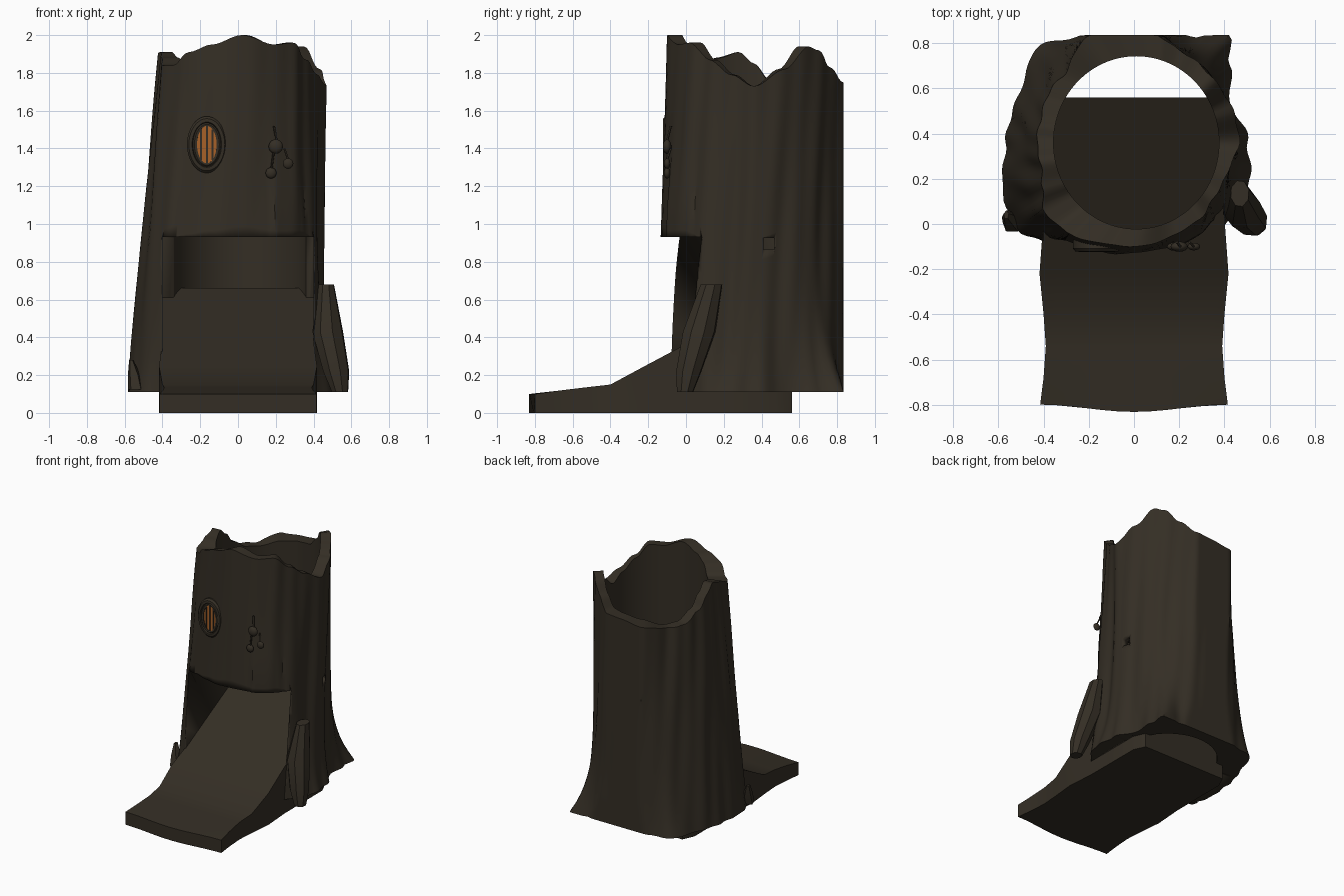
import bpy, bmesh
from math import sin, cos, pi, radians, exp
from mathutils import Vector

if "Cube" in bpy.data.objects:
    bpy.data.objects.remove(bpy.data.objects["Cube"])


def material(name, rgb):
    m = bpy.data.materials.new(name)
    m.use_nodes = True
    m.diffuse_color = (*rgb, 1)
    node = m.node_tree.nodes["Principled BSDF"]
    node.inputs["Base Color"].default_value = (*rgb, 1)
    node.inputs["Roughness"].default_value = 0.9
    return m


BARK = material("dark bark", (0.034, 0.027, 0.018))
ORANGE = material("window glow", (0.39, 0.12, 0.022))


def finish(name, bm, mat=BARK, angle=40):
    bmesh.ops.recalc_face_normals(bm, faces=bm.faces)
    mesh = bpy.data.meshes.new(name)
    bm.to_mesh(mesh)
    bm.free()
    obj = bpy.data.objects.new(name, mesh)
    bpy.context.collection.objects.link(obj)
    mesh.materials.append(mat)
    bpy.ops.object.select_all(action="DESELECT")
    obj.select_set(True)
    bpy.context.view_layer.objects.active = obj
    bpy.ops.object.shade_smooth_by_angle(angle=radians(angle))
    return obj


def bridge(bm, rings, closed=False):
    """Join rings of points into a skin, capped unless closed on itself."""
    loops = [[bm.verts.new(p) for p in ring] for ring in rings]
    n = len(loops[0])
    following = loops[1:] + loops[:1] if closed else loops[1:]
    for a, b in zip(loops, following):
        for i in range(n):
            j = (i + 1) % n
            bm.faces.new((a[i], a[j], b[j], b[i]))
    if not closed:
        bm.faces.new(loops[0])
        bm.faces.new(loops[-1])


def box(name, low, high):
    bm = bmesh.new()
    bmesh.ops.create_cube(bm, size=1)
    for v in bm.verts:
        v.co = [l + (h - l) * (c + 0.5) for l, h, c in zip(low, high, v.co)]
    return finish(name, bm)


def loft(name, stations, sides, angle=25):
    """Tapered limb: stations are (centre, x radius, y radius)."""
    bm = bmesh.new()
    bridge(bm, [[(c[0] + rx * cos(2 * pi * i / sides + 0.3),
                  c[1] + ry * sin(2 * pi * i / sides + 0.3), c[2])
                 for i in range(sides)] for c, rx, ry in stations])
    return finish(name, bm, BARK, angle)


# Trunk: angle, foot radius, stem radius, rim radius, rim height
SHAPE = [
    (0, .52, .45, .49, 1.73), (20, .48, .45, .475, 1.82), (38, .55, .45, .47, 1.94),
    (47, .655, .46, .46, 1.92), (60, .55, .475, .465, 1.83), (75, .5, .49, .49, 1.75),
    (90, .49, .485, .485, 1.74), (110, .515, .51, .5, 1.72), (135, .58, .52, .42, 1.68),
    (150, .545, .52, .415, 1.69), (168, .53, .53, .41, 1.76), (180, .55, .55, .405, 1.85),
    (192, .575, .58, .405, 1.91), (208, .61, .61, .43, 1.88), (218, .64, .62, .48, 1.84),
    (228, .58, .59, .49, 1.84), (240, .53, .54, .48, 1.91), (255, .53, .53, .46, 1.95),
    (275, .51, .51, .46, 2.0), (298, .53, .53, .455, 1.95), (313, .56, .54, .455, 1.96),
    (328, .56, .535, .45, 1.87), (345, .56, .46, .45, 1.79), (360, .52, .45, .49, 1.73),
]
CX, CY, BASE, BACK = -0.02, 0.36, 0.11, 0.835


def sample(deg):
    for a, b in zip(SHAPE, SHAPE[1:]):
        if a[0] <= deg <= b[0]:
            t = (deg - a[0]) / (b[0] - a[0])
            t = t * t * (3 - 2 * t)
            return [p + (q - p) * t for p, q in zip(a[1:], b[1:])]


def outer(deg, t):
    foot, stem_r, rim, top = sample(deg)
    a, z = radians(deg), BASE + (top - BASE) * t
    r = stem_r + (rim - stem_r) * t + (foot - stem_r) * exp(-7 * t)
    rough = 0.3 if 235 < deg < 310 else 1
    r += rough * 0.007 * sin(11 * a + 1.8 * sin(2.5 * z)) * (1 - 0.4 * t)
    r += rough * 0.004 * sin(23 * a - 3 * z)
    # raised bark slab on the right of the doorway
    if 294 < deg < 318:
        r += 0.015 * exp(-((z - 1.05) / 0.25) ** 2)
    return (CX + r * cos(a), min(BACK, CY + r * sin(a)), z)


def bore(deg, depth):
    a, top = radians(deg), sample(deg)[3]
    return (0.01 + 0.366 * cos(a), CY + 0.382 * sin(a), top + (BASE - top) * depth)


angles = [i * 2.5 for i in range(144)]
rings = [[outer(d, k / 28) for d in angles] for k in range(29)]
rings += [[bore(d, k / 8) for d in angles] for k in range(9)]
bm = bmesh.new()
bridge(bm, rings, closed=True)
trunk = finish("hollow_trunk", bm, BARK, 35)

# Doorway through the front wall, and a small peephole in the left wall
for name, low, high in [("doorway", (-0.4, -1, -1), (0.4, 0.47, 0.93)),
                        ("peephole", (0.3, 0.41, 0.865), (0.6, 0.465, 0.925))]:
    cutter = box(name, low, high)
    cutter.hide_render = True
    mod = trunk.modifiers.new(name, "BOOLEAN")
    mod.operation, mod.solver, mod.object = "DIFFERENCE", "EXACT", cutter
    bpy.context.view_layer.objects.active = trunk
    bpy.ops.object.modifier_apply(modifier=mod.name)
    bpy.data.objects.remove(cutter)

# Ramp: cross-sections (y, half width, height)
bm = bmesh.new()
sections = []
for y, w, h in [(-.815, .415, .1), (-.68, .4, .117), (-.54, .39, .134), (-.4, .4, .15),
                (-.22, .418, .247), (0, .402, .364), (.2, .401, .47), (.47, .401, .612),
                (.56, .36, .66)]:
    xs = [w * (i / 6 - 1) for i in range(13)]
    wave = [-0.016 * cos(pi * x / w) if y < -.8 else 0 for x in xs]
    top = [(x, y + d, h) for x, d in zip(xs, wave)]
    low = [(x, y + d, 0) for x, d in zip(xs, wave)]
    sections.append(top + low[::-1])
bridge(bm, sections)
finish("entrance_ramp", bm, BARK, 35)

# Roots beside the ramp
loft("left_root", [((.54, -.005, .11), .045, .045), ((.52, .015, .22), .072, .07),
                   ((.475, .07, .43), .085, .09), ((.468, .135, .68), .042, .06)], 8, 35)
loft("right_root", [((-.54, .0, .125), .045, .04), ((-.55, .02, .2), .035, .04),
                    ((-.565, .04, .28), .012, .02)], 5)

# Oval window: frame, glowing pane and bars
WX, WZ = -0.165, 1.42


def oval(rx, rz, y, n=40):
    return [(WX + rx * cos(2 * pi * i / n), y, WZ + rz * sin(2 * pi * i / n)) for i in range(n)]


bm = bmesh.new()
bridge(bm, [oval(.105, .15, -.07), oval(.105, .15, -.108), oval(.095, .138, -.121),
            oval(.078, .12, -.123), oval(.074, .115, -.113), oval(.066, .108, -.12),
            oval(.052, .099, -.118), oval(.051, .098, -.07)], closed=True)
finish("window_frame", bm, BARK, 30)
bm = bmesh.new()
bridge(bm, [oval(.056, .102, -.106), oval(.056, .102, -.112)])
finish("window_pane", bm, ORANGE)
for i, dx in enumerate((-.03, 0, .03)):
    half = 0.099 * (1 - (dx / .053) ** 2) ** 0.5
    box(f"window_bar_{i + 1}", (WX + dx - .005, -.117, WZ - half), (WX + dx + .005, -.11, WZ + half))


# Hanging fruit on thin stems
def fruit(name, x, z, r, y=-.1):
    bm = bmesh.new()
    bmesh.ops.create_uvsphere(bm, u_segments=16, v_segments=10, radius=r)
    for v in bm.verts:
        v.co = Vector((x, y, z)) + Vector((v.co.x, v.co.y * 0.6, v.co.z))
    finish(name, bm, BARK, 60)


def stem(name, points):
    loft(name, [(p, .006, .006) for p in points], 6, 60)


fruit("fruit_top", .2, 1.41, .038)
fruit("fruit_low", .175, 1.27, .029)
fruit("fruit_side", .265, 1.32, .028)
stem("stem_top", [(.19, -.08, 1.52), (.205, -.1, 1.44)])
stem("stem_low", [(.19, -.1, 1.39), (.177, -.1, 1.29)])
stem("stem_side", [(.245, -.08, 1.4), (.265, -.1, 1.34)])
